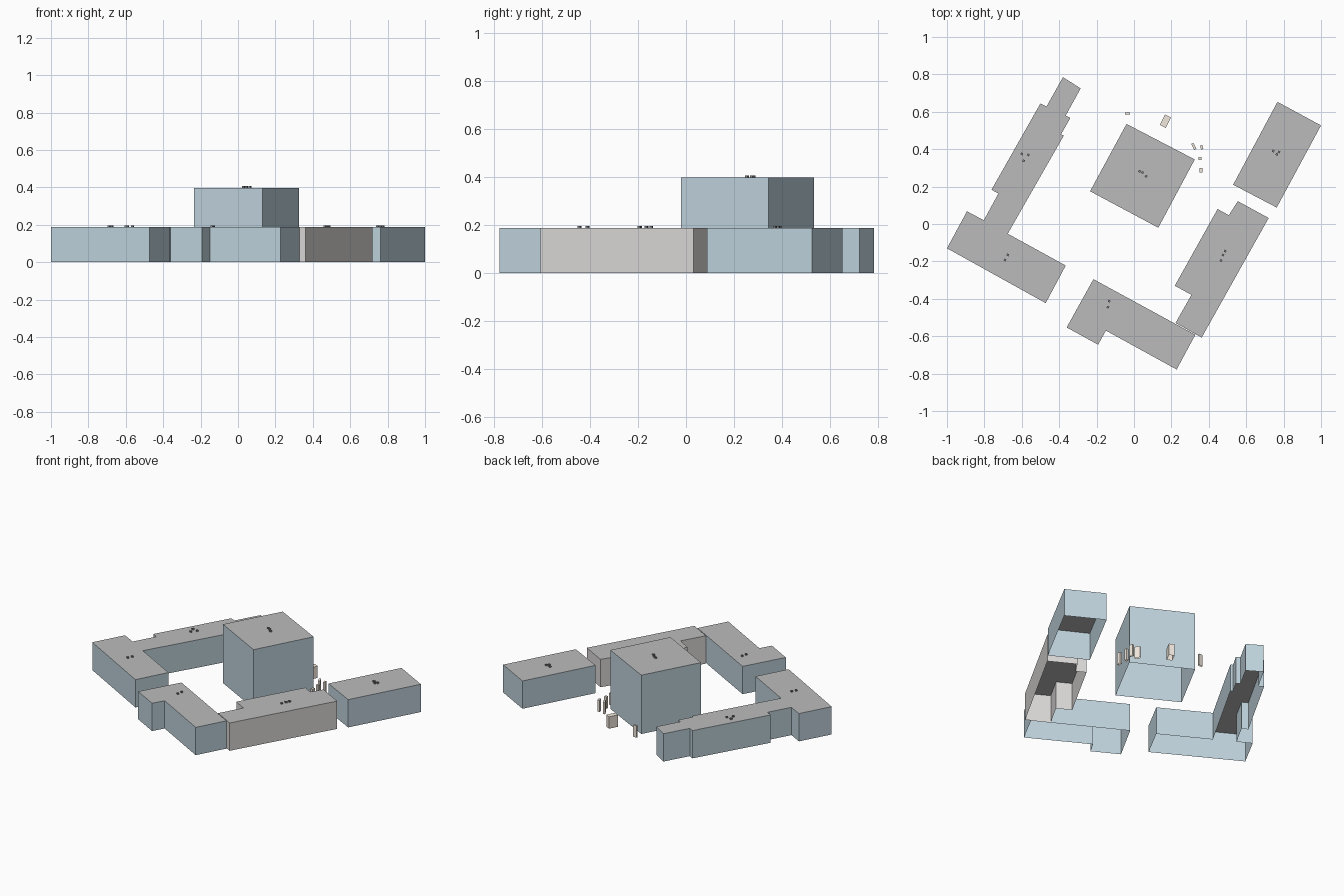
import bpy, bmesh, math

if "Cube" in bpy.data.objects:
    bpy.data.objects.remove(bpy.data.objects["Cube"])


def material(name, rgb):
    m = bpy.data.materials.new(name)
    m.diffuse_color = (*rgb, 1)
    m.use_nodes = True
    m.node_tree.nodes["Principled BSDF"].inputs["Base Color"].default_value = m.diffuse_color
    return m


BLUE = material("blue_wall", (0.53, 0.66, 0.73))
STONE = material("stone_wall", (0.73, 0.71, 0.70))
ROOF = material("grey_roof", (0.50, 0.50, 0.50))
TAN = material("tan_block", (0.88, 0.81, 0.72))
DARK = material("vent_grey", (0.25, 0.25, 0.25))


def block(name, outline, z0, z1, wall, roof):
    """Vertical walls and a flat roof over an outline, open underneath."""
    area = sum(a[0] * b[1] - b[0] * a[1]
               for a, b in zip(outline, outline[1:] + outline[:1]))
    if area < 0:
        outline = outline[::-1]
    bm = bmesh.new()
    low = [bm.verts.new((x, y, z0)) for x, y in outline]
    top = [bm.verts.new((x, y, z1)) for x, y in outline]
    n = len(outline)
    for i in range(n):
        j = (i + 1) % n
        bm.faces.new((low[i], low[j], top[j], top[i]))
    bm.faces.new(top).material_index = 1
    mesh = bpy.data.meshes.new(name)
    bm.to_mesh(mesh)
    bm.free()
    mesh.materials.append(wall)
    mesh.materials.append(roof)
    obj = bpy.data.objects.new(name, mesh)
    bpy.context.collection.objects.link(obj)
    return obj


def rectangle(x, y, w, d, angle):
    c, s = math.cos(math.radians(angle)), math.sin(math.radians(angle))
    return [(x + c * u * w / 2 - s * v * d / 2, y + s * u * w / 2 + c * v * d / 2)
            for u, v in ((-1, -1), (1, -1), (1, 1), (-1, 1))]


LOW, HIGH = 0.188, 0.398

# Central tower
block("tower", [(-0.04, 0.535), (0.325, 0.345), (0.13, -0.02), (-0.235, 0.175)],
      0, HIGH, BLUE, ROOF)

# Low buildings around the courtyard
block("left_building", [
    (-0.38, 0.785), (-0.285, 0.725), (-0.365, 0.58), (-0.34, 0.567),
    (-0.39, 0.48), (-0.375, 0.473), (-0.675, -0.052), (-0.365, -0.222),
    (-0.472, -0.423), (-1.0, -0.13), (-0.893, 0.068), (-0.803, 0.02),
    (-0.725, 0.163), (-0.762, 0.183), (-0.5, 0.645), (-0.468, 0.628)],
    0, LOW, BLUE, ROOF)
block("front_building", [
    (-0.217, -0.295), (0.328, -0.592), (0.228, -0.778), (-0.15, -0.57),
    (-0.192, -0.645), (-0.36, -0.553)], 0, LOW, BLUE, ROOF)
block("stone_building", [
    (0.555, 0.122), (0.72, 0.032), (0.362, -0.607), (0.222, -0.529),
    (0.307, -0.379), (0.218, -0.33), (0.447, 0.08), (0.507, 0.047)],
    0, LOW, STONE, ROOF)
block("right_building", [(0.767, 0.653), (1.0, 0.527), (0.763, 0.088), (0.53, 0.21)],
      0, LOW, BLUE, ROOF)

# Small freestanding blocks behind the tower
sheds = [(-0.035, 0.59, 0.026, 0.011, 0), (0.168, 0.55, 0.036, 0.062, -27),
         (0.32, 0.415, 0.013, 0.036, 27), (0.362, 0.41, 0.013, 0.022, 12),
         (0.353, 0.35, 0.017, 0.017, 0), (0.357, 0.287, 0.016, 0.025, 0)]
for x, y, w, d, angle in sheds:
    block("garden_block", rectangle(x, y, w, d, angle), 0, 0.08, TAN, TAN)

# Roof vents
vents = [(0.03, 0.282, HIGH), (0.065, 0.255, HIGH), (0.045, 0.275, HIGH),
         (-0.59, 0.338, LOW), (-0.565, 0.37, LOW), (-0.6, 0.375, LOW),
         (-0.69, -0.192, LOW), (-0.675, -0.165, LOW),
         (-0.14, -0.445, LOW), (-0.132, -0.412, LOW),
         (0.487, -0.145, LOW), (0.476, -0.166, LOW), (0.465, -0.195, LOW),
         (0.775, 0.385, LOW), (0.763, 0.372, LOW), (0.745, 0.39, LOW)]
for x, y, z in vents:
    block("roof_vent", rectangle(x, y, 0.012, 0.012, -27), z, z + 0.009, DARK, DARK)
